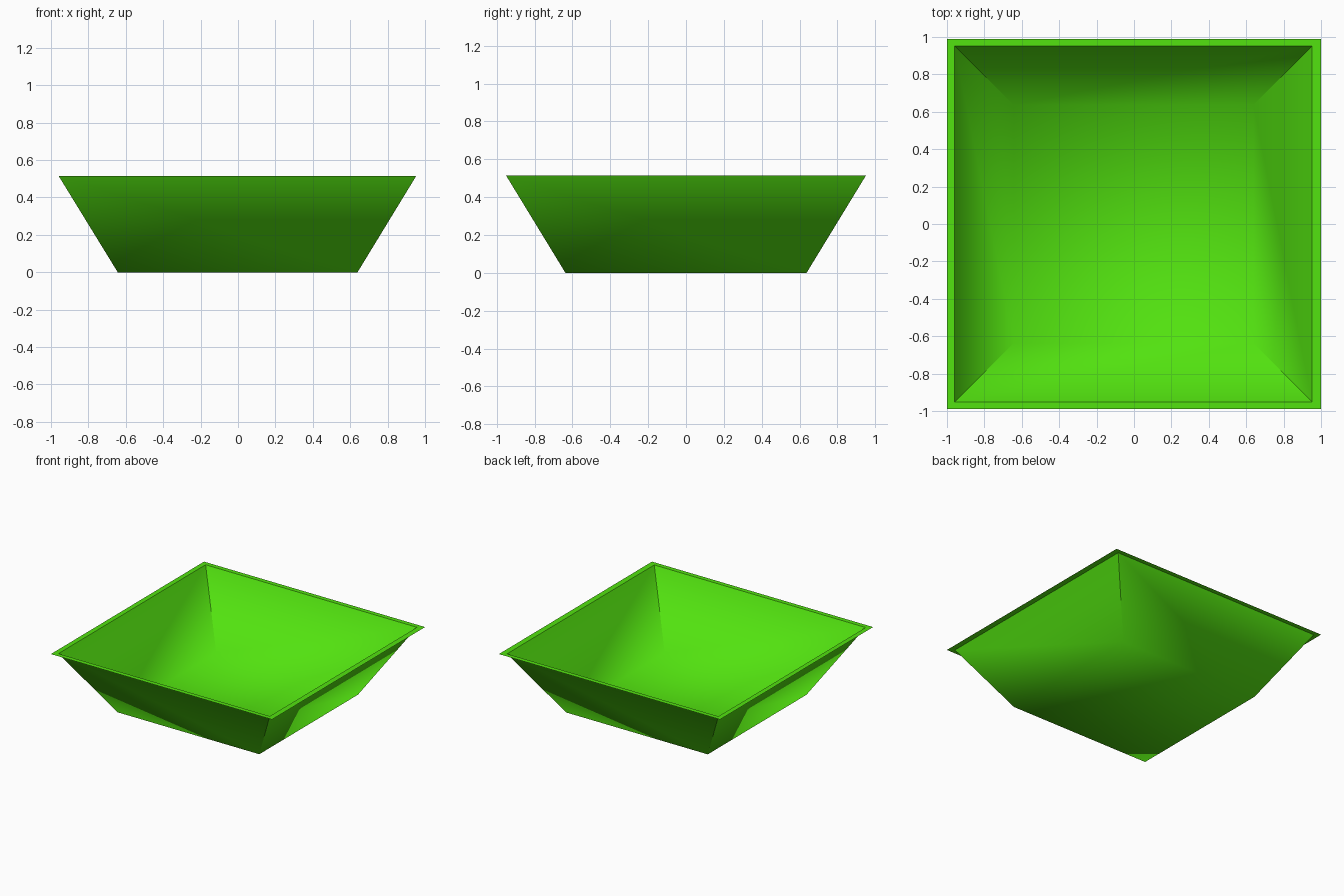
import bpy
import bmesh
import math

cube = bpy.data.objects.get("Cube")
if cube:
    bpy.data.objects.remove(cube, do_unlink=True)

HEIGHT = 0.515
green = bpy.data.materials.new("bright green")
green.use_nodes = True
color = (0.085, 0.76, 0.005, 1)
green.diffuse_color = color
green.node_tree.nodes["Principled BSDF"].inputs["Base Color"].default_value = color


def ring(bm, half_x, half_y, z, shift=0):
    """Four corners of a rectangle, anticlockwise from above."""
    signs = ((-1, -1), (1, -1), (1, 1), (-1, 1))
    return [bm.verts.new((sx * half_x + shift, sy * half_y, z)) for sx, sy in signs]


def bridge(bm, outer, inner):
    """Band of quads between two rings, facing up and inwards."""
    for i in range(4):
        j = (i + 1) % 4
        bm.faces.new((outer[i], outer[j], inner[j], inner[i]))


def finish(bm, name):
    mesh = bpy.data.meshes.new(name)
    bm.to_mesh(mesh)
    bm.free()
    mesh.materials.append(green)
    obj = bpy.data.objects.new(name, mesh)
    bpy.context.collection.objects.link(obj)
    return obj


# Tray: flat floor with four flaring walls, a single sheet
bm = bmesh.new()
top = ring(bm, 0.956, 0.951, HEIGHT, -0.003)
bottom = ring(bm, 0.641, 0.637, 0, -0.002)
bridge(bm, top, bottom)
bm.faces.new(bottom)
tray = finish(bm, "tray")

# Walls blend softly into the floor, corners between walls stay sharp
bpy.ops.object.select_all(action="DESELECT")
tray.select_set(True)
bpy.context.view_layer.objects.active = tray
bpy.ops.object.shade_smooth_by_angle(angle=math.radians(65))

# Rim: flat lip around the opening
bm = bmesh.new()
bridge(bm, ring(bm, 1, 0.989, HEIGHT), ring(bm, 0.956, 0.951, HEIGHT, -0.003))
finish(bm, "rim")
